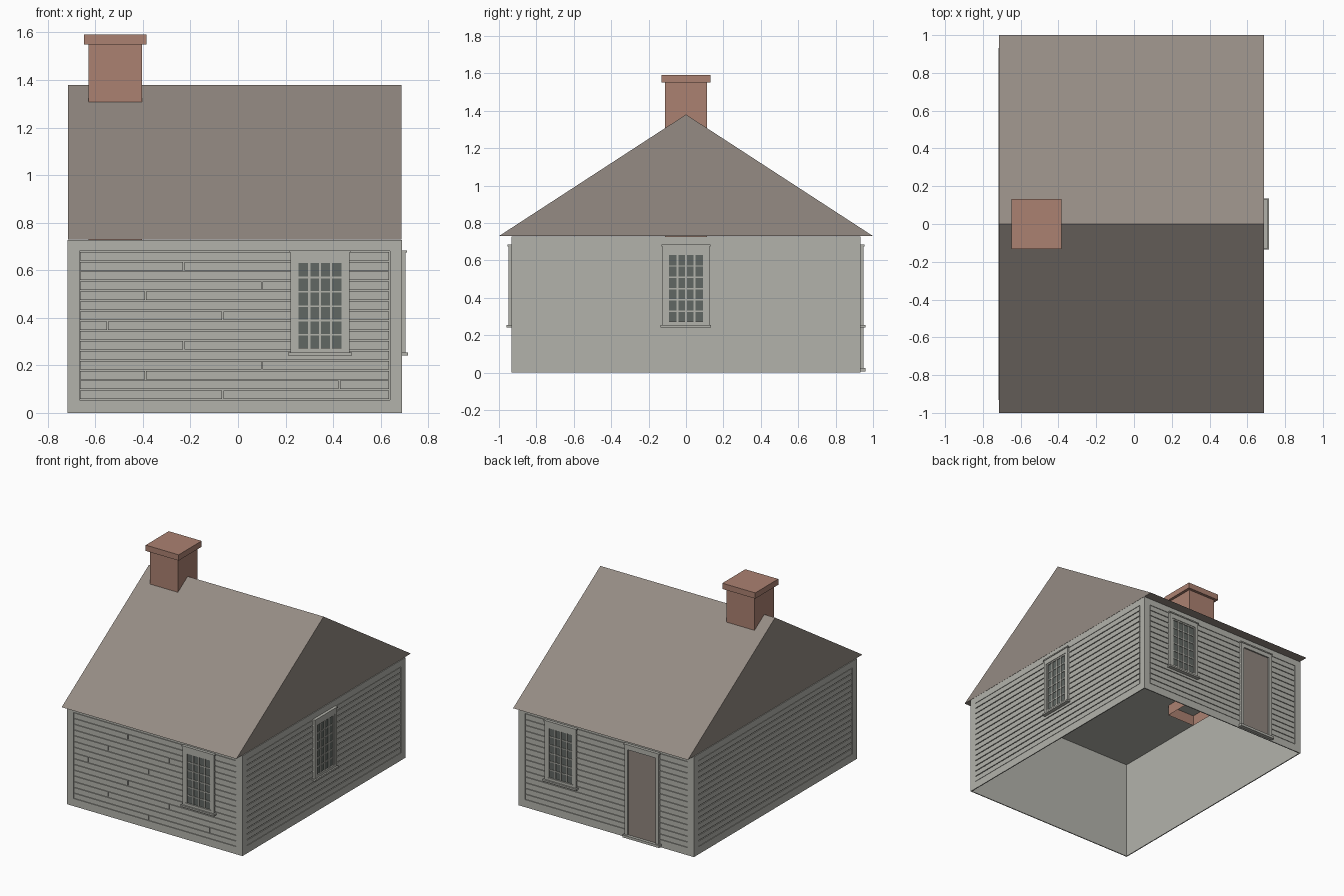
import bpy, bmesh
from math import pi
from mathutils import Matrix, Vector

if "Cube" in bpy.data.objects:
    bpy.data.objects.remove(bpy.data.objects["Cube"])


def material(name, r, g, b):
    m = bpy.data.materials.new(name)
    m.use_nodes = True
    m.diffuse_color = (r, g, b, 1)
    m.node_tree.nodes["Principled BSDF"].inputs["Base Color"].default_value = (r, g, b, 1)
    return m


PAINT = material("grey_paint", 0.45, 0.45, 0.41)
ROOF = material("brown_shingle", 0.30, 0.26, 0.23)
DOOR = material("brown_door", 0.28, 0.24, 0.21)
BRICK = material("red_brick", 0.41, 0.22, 0.165)
GLASS = material("dark_glass", 0.12, 0.135, 0.125)

CX, HX, HY = -0.014, 0.703, 0.933      # house centre and half sizes
EAVE, RIDGE = 0.73, 1.38
RECESS = 0.007                         # depth of the siding grooves


def box(bm, x0, x1, y0, y1, z0, z1, skip=None):
    """Add a box; skip removes the face that points along that direction."""
    mat = Matrix.LocRotScale(Vector(((x0 + x1) / 2, (y0 + y1) / 2, (z0 + z1) / 2)), None,
                             Vector((x1 - x0, y1 - y0, z1 - z0)))
    verts = bmesh.ops.create_cube(bm, size=1, matrix=mat)["verts"]
    if skip:
        faces = {f for v in verts for f in v.link_faces}
        gone = [f for f in faces if f.calc_center_median().z * skip >= max(z0 * skip, z1 * skip) - 1e-5]
        bmesh.ops.delete(bm, geom=gone, context="FACES_ONLY")


def finish(bm, name, mat, matrix=None):
    me = bpy.data.meshes.new(name)
    bm.to_mesh(me)
    bm.free()
    me.materials.append(mat)
    ob = bpy.data.objects.new(name, me)
    bpy.context.collection.objects.link(ob)
    if matrix:
        ob.matrix_world = matrix
    return ob


def plates(name, mat, matrix, parts):
    """Boxes on a wall: each is (u0, u1, z0, z1, inner depth, outer depth)."""
    bm = bmesh.new()
    for u0, u1, z0, z1, d0, d1 in parts:
        box(bm, u0, u1, -d1, -d0, z0, z1)
    return finish(bm, name, mat, matrix)


def ring(u, w, z0, z1, t, d0, d1):
    """Four boards of width t around a rectangle of half width w."""
    return [(u - w, u - w + t, z0, z1, d0, d1), (u + w - t, u + w, z0, z1, d0, d1),
            (u - w + t, u + w - t, z0, z0 + t, d0, d1), (u - w + t, u + w - t, z1 - t, z1, d0, d1)]


def wall_matrix(turn, out):
    return Matrix.Translation((CX, 0, 0)) @ Matrix.Rotation(turn * pi / 2, 4, "Z") @ Matrix.Translation((0, -out, 0))


# wall shell, open below, with a flat ceiling
bm = bmesh.new()
box(bm, CX - HX + RECESS, CX + HX - RECESS, -HY + RECESS, HY - RECESS, 0, EAVE - 0.003, skip=-1)
finish(bm, "wall_shell", PAINT)


# border boards and horizontal siding with staggered joints
def siding(name, matrix, half, joints):
    top, low, edge, rows, gap = 0.68, 0.055, 0.05, 15, 0.003
    pitch = (top - low) / rows
    border = [(-half, -half + edge, 0, EAVE - 0.003, -RECESS, 0), (half - edge, half, 0, EAVE - 0.003, -RECESS, 0),
              (-half + edge, half - edge, 0, low, -RECESS, 0),
              (-half + edge, half - edge, top, EAVE - 0.003, -RECESS, 0)]
    plates(name + "_border", PAINT, matrix, border)
    boards = []
    for i in range(rows):
        cuts = [-half + edge] + ([joints[i]] if i in joints else []) + [half - edge]
        for a, b in zip(cuts, cuts[1:]):
            boards.append((a + gap, b - gap, low + i * pitch + gap, low + (i + 1) * pitch - gap, -RECESS, -0.0005))
    plates(name + "_siding", PAINT, matrix, boards)


JOINTS = {0: -0.05, 1: 0.44, 2: -0.375, 3: 0.115, 5: -0.215,
          7: -0.535, 8: -0.05, 10: -0.375, 11: 0.115, 13: -0.215}


# many-paned window with casing, cap and sill
def window(name, matrix, u):
    low, top, half = 0.25, 0.68, 0.125
    trim = ring(u, half, low, top, 0.022, -RECESS, 0.016)
    trim += [(u - half - 0.006, u + half + 0.006, 0.675, 0.684, -RECESS, 0.021),
             (u - half - 0.01, u + half + 0.01, 0.242, 0.254, -RECESS, 0.027),
             (u - half + 0.02, u + half - 0.02, 0.64, 0.66, -RECESS, 0.016)]
    plates(name + "_casing", PAINT, matrix, trim)
    w, z0, z1, cols, rows, bar = 0.091, 0.268, 0.63, 4, 6, 0.0045
    plates(name + "_glass", GLASS, matrix, [(u - w, u + w, z0, z1, 0, 0.006)])
    sash = ring(u, w + 0.014, z0 - 0.014, z1 + 0.014, 0.014, -RECESS, 0.012)
    for i in range(1, cols):
        c = u - w + 2 * w * i / cols
        sash.append((c - bar, c + bar, z0, z1, 0, 0.0105))
    for j in range(1, rows):
        c = z0 + (z1 - z0) * j / rows
        sash.append((u - w, u + w, c - bar * 0.8, c + bar * 0.8, 0, 0.01))
    plates(name + "_sash", PAINT, matrix, sash)


WALLS = [("front", 0, HY, HX, JOINTS), ("left", 1, HX, HY, {}),
         ("back", 2, HY, HX, {}), ("right", 3, HX, HY, {})]
for name, turn, out, half, joints in WALLS:
    siding(name + "_wall", wall_matrix(turn, out), half, joints)

window("front_window", wall_matrix(0, HY), 0.345 - CX)
window("side_window", wall_matrix(1, HX), 0)
window("back_window", wall_matrix(2, HY), -(0.345 - CX))

# back door with casing, cap and threshold
back, u, w = wall_matrix(2, HY), 0.308 + CX, 0.137
plates("door_panel", DOOR, back, [(u - w + 0.02, u + w - 0.02, 0.02, 0.66, -RECESS, 0.006)])
plates("door_casing", PAINT, back, [
    (u - w, u - w + 0.024, 0.01, 0.68, -RECESS, 0.016), (u + w - 0.024, u + w, 0.01, 0.68, -RECESS, 0.016),
    (u - w, u + w, 0.645, 0.68, -RECESS, 0.016),
    (u - w - 0.006, u + w + 0.006, 0.675, 0.684, -RECESS, 0.021),
    (u - w - 0.01, u + w + 0.01, 0.006, 0.024, -RECESS, 0.027)])

# gable roof: a triangle pushed along the ridge
bm = bmesh.new()
tri = bm.faces.new([bm.verts.new((CX - 0.701, y, z)) for y, z in ((-1, EAVE), (1, EAVE), (0, RIDGE))])
geom = bmesh.ops.extrude_face_region(bm, geom=[tri], use_keep_orig=True)["geom"]
bmesh.ops.translate(bm, vec=(1.402, 0, 0), verts=[g for g in geom if isinstance(g, bmesh.types.BMVert)])
bmesh.ops.recalc_face_normals(bm, faces=bm.faces)
finish(bm, "gable_roof", ROOF)

# chimney: open shaft through the ceiling, with a wider cap
for name, w, z0, z1 in (("chimney_shaft", 0.112, 0.65, 1.56), ("chimney_cap", 0.132, 1.55, 1.592)):
    bm = bmesh.new()
    box(bm, -0.516 - w, -0.516 + w, -w, w, z0, z1, skip=-1 if name == "chimney_shaft" else None)
    finish(bm, name, BRICK)
